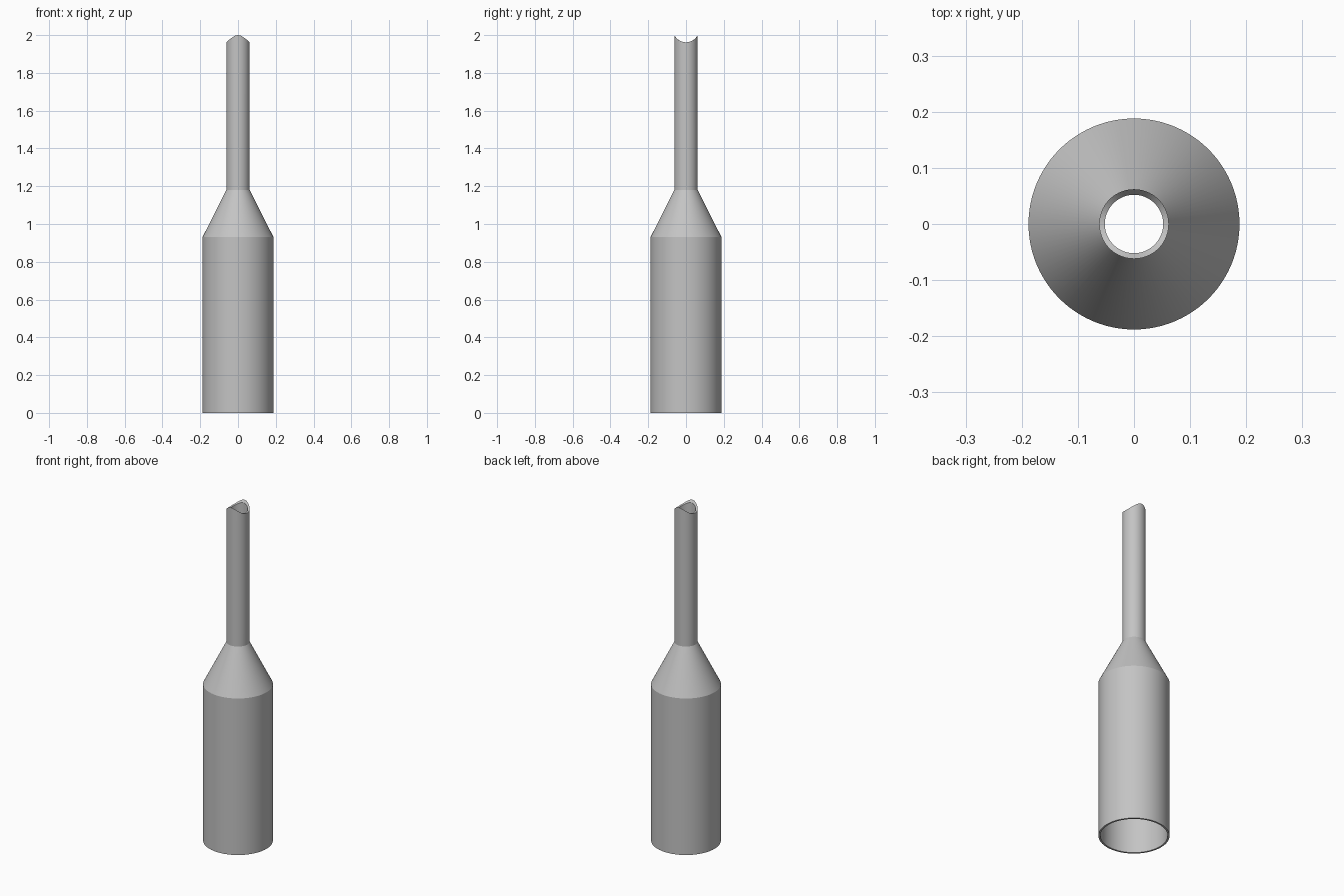
import bpy, bmesh, math

if "Cube" in bpy.data.objects:
    bpy.data.objects.remove(bpy.data.objects["Cube"])

SEGMENTS = 96
NOTCH_R = 0.0696      # radius of the crosswise saddle cut
NOTCH_Z = 2.0316      # height of the saddle cut axis

# closed wall section: outer skin upwards, inner skin downwards (radius, height)
profile = [(0.188, 0.0), (0.188, 0.93), (0.062, 1.18), (0.062, 2.0),
           (0.052, 2.0), (0.052, 1.178), (0.178, 0.928), (0.178, 0.0)]

metal = bpy.data.materials.new("grey metal")
metal.diffuse_color = (0.55, 0.55, 0.55, 1)
metal.use_nodes = True
metal.node_tree.nodes["Principled BSDF"].inputs["Base Color"].default_value = metal.diffuse_color

# revolve the section, dipping the top rim along the saddle cut
bm = bmesh.new()
rings = []
for r, z in profile:
    ring = []
    for i in range(SEGMENTS):
        a = 2 * math.pi * i / SEGMENTS
        x, y = r * math.cos(a), r * math.sin(a)
        h = NOTCH_Z - math.sqrt(NOTCH_R ** 2 - y ** 2) if z == 2.0 else z
        ring.append(bm.verts.new((x, y, h)))
    rings.append(ring)
for k, low in enumerate(rings):
    high = rings[(k + 1) % len(rings)]
    for i in range(SEGMENTS):
        j = (i + 1) % SEGMENTS
        bm.faces.new((low[i], low[j], high[j], high[i]))
bmesh.ops.recalc_face_normals(bm, faces=bm.faces)

mesh = bpy.data.meshes.new("reducer_tube")
bm.to_mesh(mesh)
bm.free()
mesh.materials.append(metal)
tube = bpy.data.objects.new("reducer_tube", mesh)
bpy.context.collection.objects.link(tube)

# smooth walls with crisp shoulder and rim edges
bpy.context.view_layer.objects.active = tube
tube.select_set(True)
bpy.ops.object.shade_smooth_by_angle(angle=math.radians(15))
